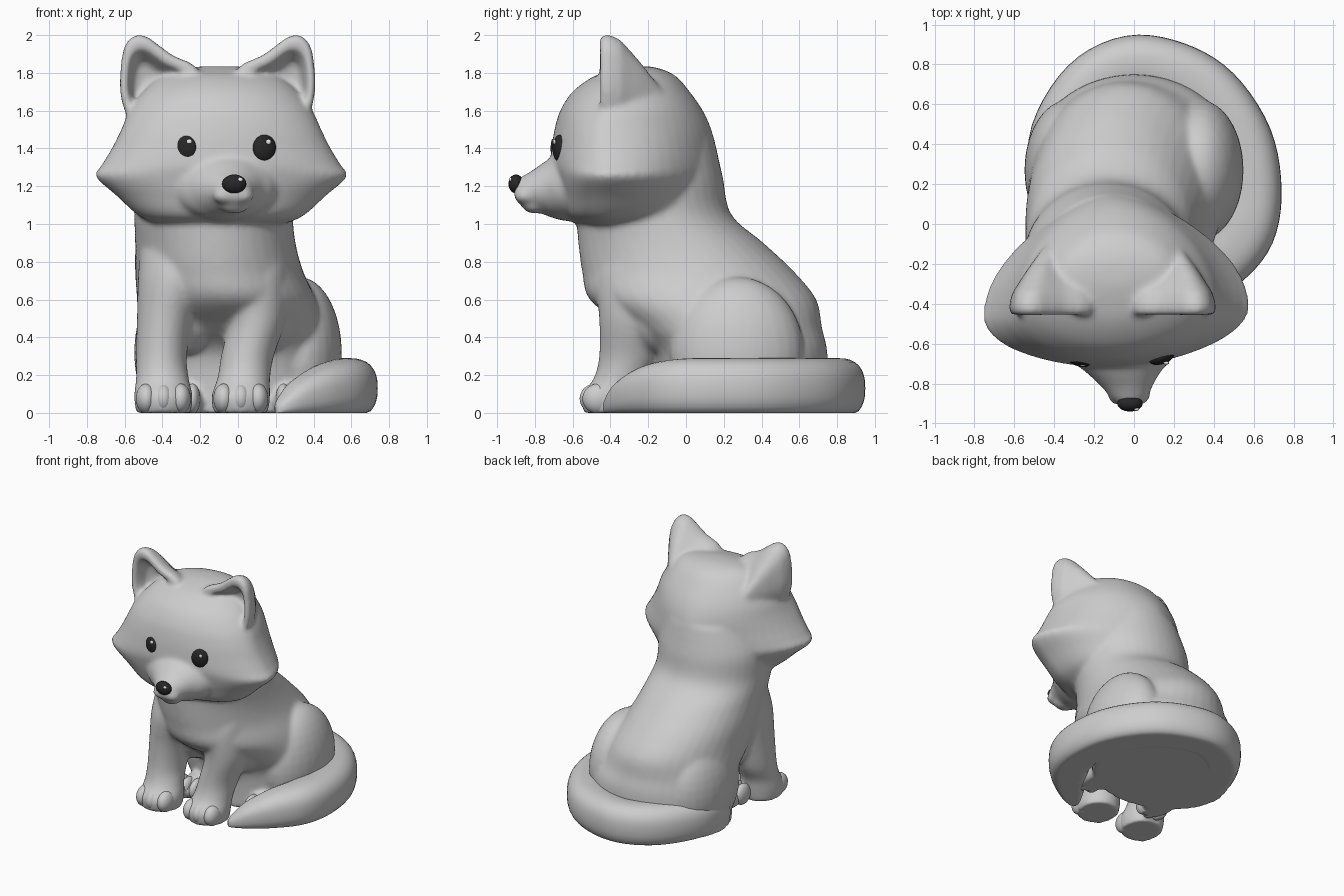
import bpy, bmesh, math
from mathutils import Vector, Matrix

if "Cube" in bpy.data.objects:
    bpy.data.objects.remove(bpy.data.objects["Cube"])


def material(name, c):
    m = bpy.data.materials.new(name)
    m.diffuse_color = (c, c, c, 1)
    m.use_nodes = True
    m.node_tree.nodes["Principled BSDF"].inputs["Base Color"].default_value = m.diffuse_color
    return m


FUR = material("grey fur", 0.61)
BLACK = material("black", 0.02)
WHITE = material("white", 0.9)
HX = -0.09  # head centre line


def finish(name, bm, mat):
    bmesh.ops.recalc_face_normals(bm, faces=bm.faces)
    me = bpy.data.meshes.new(name)
    bm.to_mesh(me)
    bm.free()
    me.materials.append(mat)
    ob = bpy.data.objects.new(name, me)
    bpy.context.collection.objects.link(ob)
    return ob


def loft(name, rings, mat=FUR):
    bm = bmesh.new()
    vs = [[bm.verts.new(p) for p in r] for r in rings]
    n = len(vs[0])
    for a, b in zip(vs, vs[1:]):
        for i in range(n):
            bm.faces.new((a[i], a[(i + 1) % n], b[(i + 1) % n], b[i]))
    bm.faces.new(vs[0])
    bm.faces.new(vs[-1])
    return finish(name, bm, mat)


def spline(rows, steps=5):
    """Catmull-Rom interpolation through rows of numbers."""
    out = []
    for i in range(len(rows) - 1):
        p0, p1, p2, p3 = (rows[max(0, min(len(rows) - 1, i + k))] for k in (-1, 0, 1, 2))
        for s in range(steps):
            t = s / steps
            out.append([0.5 * (2 * b + (c - a) * t + (2 * a - 5 * b + 4 * c - d) * t * t
                               + (3 * b - a - 3 * c + d) * t ** 3)
                        for a, b, c, d in zip(p0, p1, p2, p3)])
    return out + [list(rows[-1])]


def power(v, p):
    return math.copysign(abs(v) ** p, v)


def circle(n=40):
    return [(math.cos(2 * math.pi * i / n), math.sin(2 * math.pi * i / n)) for i in range(n)]


def column(name, rows):
    """Loft of rounded sections: z, centre x, centre y, radius x, radius y."""
    return loft(name, [[(cx + rx * c, cy + ry * s, z) for c, s in circle()]
                       for z, cx, cy, rx, ry in spline(rows)])


def ellipsoid(name, loc, r, mat=FUR, yaw=0):
    bm = bmesh.new()
    bmesh.ops.create_uvsphere(bm, u_segments=28, v_segments=18, radius=1)
    m = Matrix.Translation(loc) @ Matrix.Rotation(yaw, 4, 'Z') @ Matrix.Diagonal((*r, 1))
    bm.transform(m)
    for v in bm.verts:
        v.co.z = max(v.co.z, 0)
    return finish(name, bm, mat)


skin = []

# Torso, leaning back to the seat
skin.append(column("body", [
    (0, 0, .3, .53, .44), (.3, 0, .29, .525, .46), (.45, -.03, .2, .5, .52),
    (.6, -.06, .09, .475, .6), (.75, -.1, .01, .445, .56), (.9, -.12, -.08, .425, .49),
    (1.05, -.13, -.17, .42, .41), (1.25, -.13, -.19, .42, .385), (1.45, -.11, -.19, .36, .34)]))

# Haunches, hind feet and the fill above the front legs
for s in (-1, 1):
    skin.append(ellipsoid("haunch", (s * .325, .27, .32), (.225, .355, .4)))
    skin.append(ellipsoid("hind_foot", (s * .29, -.07, .06), (.11, .17, .1)))
    skin.append(ellipsoid("belly_side", (s * .2 - .08, -.12, .55), (.2, .22, .24)))

# Front legs with paws
skin.append(column("front_leg", [
    (0, -.395, -.385, .145, .155), (.09, -.395, -.385, .155, .17), (.18, -.4, -.345, .14, .145),
    (.3, -.405, -.3, .135, .16), (.5, -.385, -.27, .15, .19), (.7, -.33, -.24, .2, .24),
    (.85, -.28, -.2, .24, .26)]))
skin.append(column("front_leg", [
    (0, .015, -.385, .145, .155), (.09, .015, -.385, .155, .17), (.18, .03, -.345, .14, .145),
    (.3, .05, -.3, .14, .16), (.5, .1, -.27, .155, .19), (.7, .07, -.24, .2, .24),
    (.85, .03, -.2, .24, .26)]))

# Head: z, half width, side y, front y, back y, back pointedness
head = [(.99, .3, -.38, -.52, .19, 1.2), (1.04, .43, -.42, -.64, .2, 1.4),
        (1.15, .555, -.43, -.68, .195, 1.75), (1.25, .665, -.44, -.7, .19, 1.85),
        (1.31, .635, -.43, -.715, .18, 1.65), (1.4, .58, -.43, -.71, .16, 1.4),
        (1.5, .53, -.43, -.695, .135, 1.2), (1.6, .485, -.4, -.665, .09, 1.1),
        (1.7, .41, -.36, -.6, .02, 1), (1.78, .32, -.3, -.49, -.05, 1),
        (1.82, .22, -.25, -.37, -.13, 1), (1.835, .08, -.25, -.29, -.2, 1)]
skull = loft("head", [
    [(w * power(c, p if s > 0 else 1), ys + .4 + (s * (yb - ys) if s > 0 else s * (ys - yf)), z)
     for c, s in circle(56)] for z, w, ys, yf, yb, p in spline(head)])
skull.data.transform(Matrix.Translation((HX, -.4, 0)) @ Matrix.Rotation(.05, 4, 'Z'))
skin.append(skull)

# Muzzle: y, centre x, centre z, radius x, radius z
muzzle = [(-.5, -.08, 1.2, .34, .2), (-.66, -.07, 1.2, .27, .18), (-.74, -.055, 1.19, .19, .145),
          (-.82, -.035, 1.18, .125, .1), (-.88, -.025, 1.175, .085, .07), (-.91, -.02, 1.18, .04, .04)]
skin.append(loft("muzzle", [[(cx + rx * c, y, cz + rz * s) for c, s in circle()]
                            for y, cx, cz, rx, rz in spline(muzzle)]))
for x in (-.075, .025):
    skin.append(ellipsoid("lip", (x, -.85, 1.15), (.06, .06, .045)))
skin.append(ellipsoid("chin", (-.02, -.8, 1.1), (.08, .07, .045)))

# Ears: hollow front, back sloping down into the head
outline = spline([(-.54, 1.5), (-.6, 1.6), (-.625, 1.72), (-.615, 1.88), (-.59, 1.96), (-.54, 2),
                  (-.48, 1.99), (-.43, 1.955), (-.34, 1.89), (-.22, 1.83), (-.2, 1.7), (-.3, 1.5)], 3)
EARX = -.108
for side in (1, -1):
    def ring(s, y, bx=-.41, bz=1.62):
        return [(EARX + side * (bx + (x - bx) * s - EARX), y, bz + (z - bz) * s)
                for x, z in outline]
    skin.append(loft("ear", [
        ring(.25, -.33, -.48, 1.71), ring(.5, -.35, -.48, 1.71), ring(.64, -.42, -.48, 1.73),
        ring(.74, -.455, -.48, 1.73), ring(.93, -.46), ring(1, -.44), ring(1, -.4),
        ring(.93, -.345), ring(.62, -.24), ring(.25, -.13), ring(.05, -.09)]))

# Blend the furry parts into one smooth skin
bpy.ops.object.select_all(action='DESELECT')
for ob in skin:
    ob.select_set(True)
body = skin[0]
bpy.context.view_layer.objects.active = body
bpy.ops.object.join()
rm = body.modifiers.new("blend", 'REMESH')
rm.mode = 'VOXEL'
rm.voxel_size = .015
rm.use_smooth_shade = True
sm = body.modifiers.new("soften", 'SMOOTH')
sm.factor = .5
sm.iterations = 10
bpy.ops.object.convert(target='MESH')

# Toes on the front and hind paws
for cx, y, r in ((-.395, -.478, .055), (.015, -.478, .055), (-.31, -.18, .042), (.31, -.18, .042)):
    for k in (-1, 0, 1):
        ellipsoid("toe", (cx + k * r * 1.65, y + abs(k) * .015, .075), (r, .085, .08))

# Tail wrapped round the seat: x, y, half width, height
tail = spline([(-.4, .2, .13, .25), (-.38, .45, .14, .28), (-.23, .69, .145, .29), (-.02, .8, .145, .29),
               (.2, .765, .15, .29), (.39, .645, .155, .29), (.54, .42, .155, .29),
               (.585, .17, .155, .29), (.55, -.04, .155, .285), (.44, -.2, .135, .25),
               (.31, -.33, .095, .17), (.23, -.4, .05, .08), (.205, -.42, .015, .04)], 5)
rings = []
for i, (x, y, w, h) in enumerate(tail):
    a, b = tail[max(i - 1, 0)], tail[min(i + 1, len(tail) - 1)]
    n = Vector((b[1] - a[1], a[0] - b[0], 0)).normalized()
    rings.append([(x + n.x * w * power(c, .8), y + n.y * w * power(c, .8),
                   max(0, h * (.45 + .55 * power(s, .8)))) for c, s in circle(32)])
loft("tail", rings)

# Eyes with highlights
for s in (-1, 1):
    x = -.07 + s * .21
    y = -.668 if s > 0 else -.678
    ellipsoid("eye", (x, y, 1.4), (.066, .034, .072), BLACK, s * .35)
    ellipsoid("eye_highlight", (x + .022, y - .029, 1.435), (.014, .008, .014), WHITE)

# Nose
ellipsoid("nose", (-.02, -.9, 1.212), (.064, .04, .05), BLACK)
ellipsoid("nose_highlight", (.012, -.929, 1.235), (.014, .008, .011), WHITE)

# Smooth shading everywhere, keeping the flat undersides crisp
bpy.ops.object.select_all(action='SELECT')
bpy.ops.object.shade_smooth_by_angle(angle=math.radians(50))
